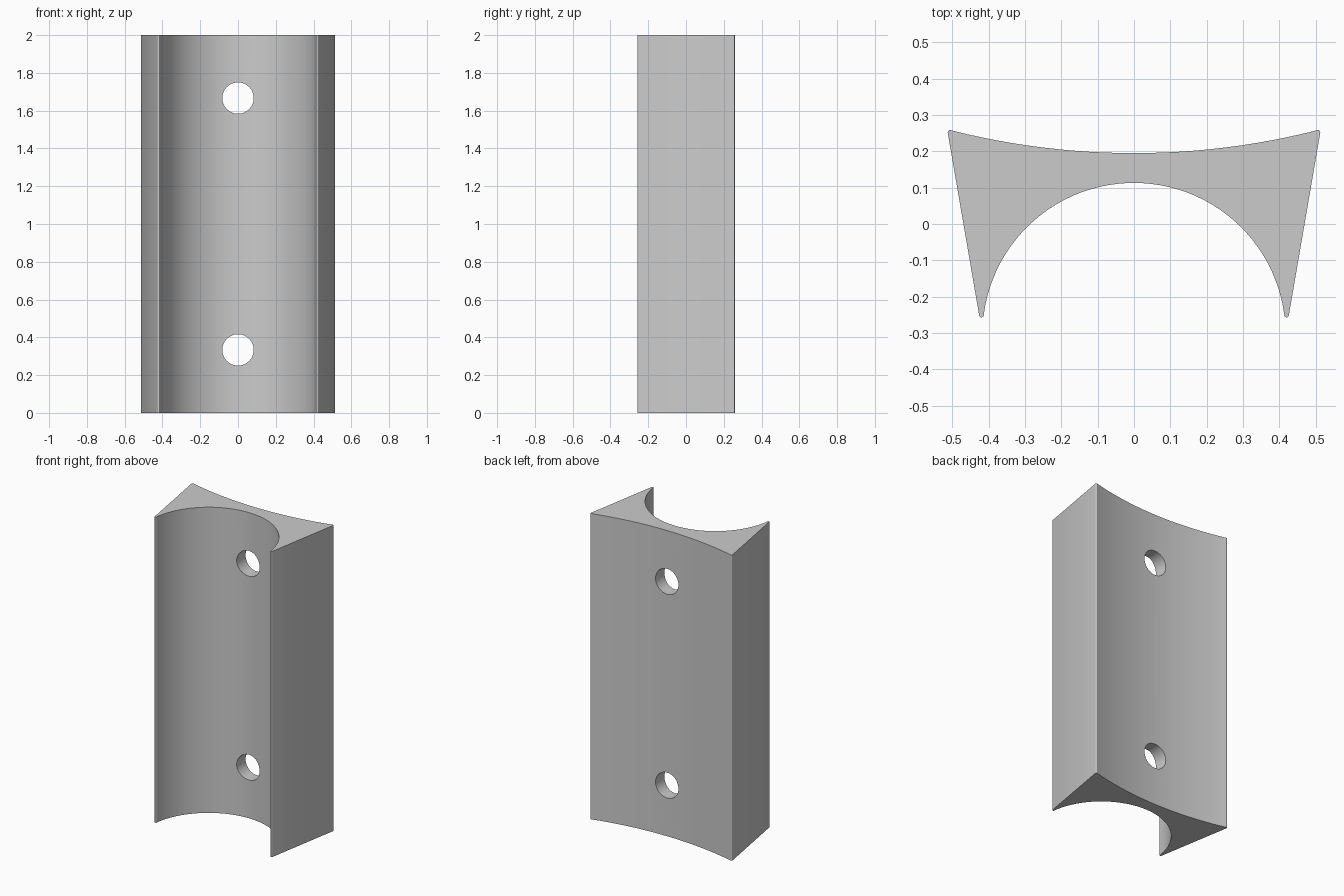
import bpy, bmesh
from math import radians, sin, cos, pi, asin, acos

if "Cube" in bpy.data.objects:
    bpy.data.objects.remove(bpy.data.objects["Cube"])

HEIGHT = 2.0
HOLE_R = 0.083

mat = bpy.data.materials.new("plain grey")
mat.use_nodes = True
grey = (0.6, 0.6, 0.6, 1)
mat.diffuse_color = grey
mat.node_tree.nodes["Principled BSDF"].inputs["Base Color"].default_value = grey


def arc(cx, cy, r, start, end, steps):
    """Points along a circular arc, angles in radians."""
    return [(cx + r * cos(start + (end - start) * i / steps),
             cy + r * sin(start + (end - start) * i / steps))
            for i in range(steps + 1)]


def finish(bm, name):
    bmesh.ops.recalc_face_normals(bm, faces=bm.faces)
    mesh = bpy.data.meshes.new(name)
    bm.to_mesh(mesh)
    bm.free()
    obj = bpy.data.objects.new(name, mesh)
    bpy.context.collection.objects.link(obj)
    mesh.materials.append(mat)
    return obj


# Cross-section: concave back, rounded corners, tapering legs, round channel
back_r, back_low = 2.05, 0.195
half = asin(0.502 / back_r)
back = arc(0, back_low + back_r, back_r, -pi / 2 - half, -pi / 2 + half, 24)
side = radians(-9.8)
corner = arc(0.5065, 0.2525, 0.006, radians(105), side, 6)
tip = arc(0.4195, -0.2505, 0.0065, side, radians(-176), 6)
chan_r, chan_top = 0.417, 0.113
spread = acos(0.054 / chan_r)
channel = arc(0, chan_top - chan_r, chan_r, pi / 2 - spread, pi / 2 + spread, 48)
left_edge = corner + tip
right_edge = [(-x, y) for x, y in reversed(left_edge)]
outline = back + left_edge + channel + right_edge

bm = bmesh.new()
base = bm.faces.new([bm.verts.new((x, y, 0)) for x, y in outline])
grown = bmesh.ops.extrude_face_region(bm, geom=[base])["geom"]
bmesh.ops.translate(bm, vec=(0, 0, HEIGHT),
                    verts=[v for v in grown if isinstance(v, bmesh.types.BMVert)])
if not any(f.calc_center_median().z < 0.001 for f in bm.faces):
    bm.faces.new([v for v in bm.verts if v.co.z < 0.001])
block = finish(bm, "channel_block")

# Two screw holes, cut straight through from front to back
bm = bmesh.new()
for z in (HEIGHT / 6, HEIGHT * 5 / 6):
    ring = [bm.verts.new((x, -0.1, y)) for x, y in arc(0, z, HOLE_R, 0, 2 * pi, 48)[:-1]]
    cap = bm.faces.new(ring)
    grown = bmesh.ops.extrude_face_region(bm, geom=[cap], use_keep_orig=True)["geom"]
    bmesh.ops.translate(bm, vec=(0, 0.5, 0),
                        verts=[v for v in grown if isinstance(v, bmesh.types.BMVert)])
cutter = finish(bm, "hole_cutter")
cutter.hide_render = True
cutter.hide_set(True)

cut = block.modifiers.new("screw holes", 'BOOLEAN')
cut.operation = 'DIFFERENCE'
cut.solver = 'EXACT'
cut.object = cutter

# Bake the cut so the shading can follow the finished edges
bpy.ops.object.select_all(action='DESELECT')
block.select_set(True)
bpy.context.view_layer.objects.active = block
bpy.ops.object.modifier_apply(modifier=cut.name)
bpy.data.objects.remove(cutter)
bpy.ops.object.shade_smooth_by_angle(angle=radians(30))
